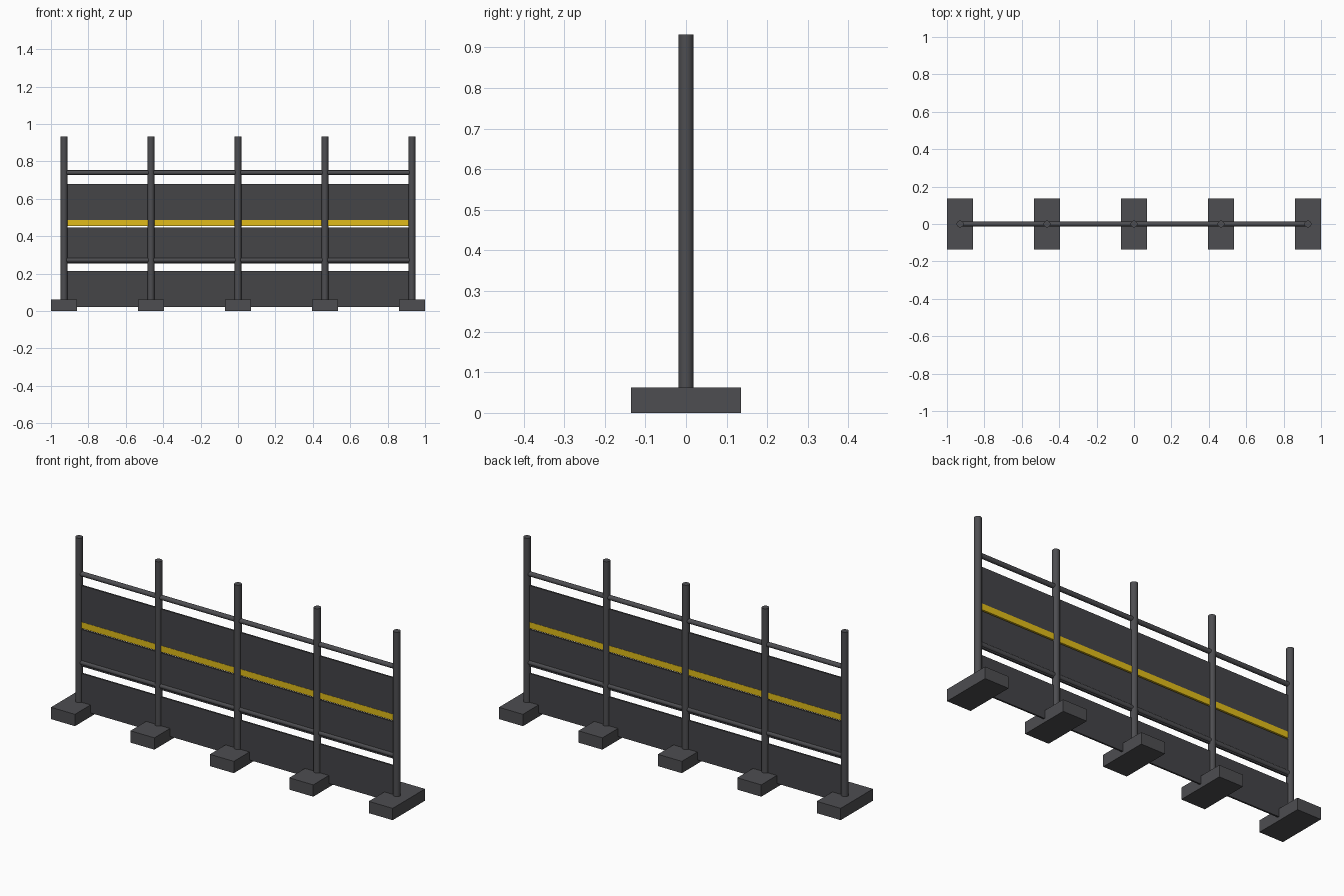
import bpy
import math

if "Cube" in bpy.data.objects:
    bpy.data.objects.remove(bpy.data.objects["Cube"])

POSTS = [-0.93, -0.465, 0.0, 0.465, 0.93]
POST_R, POST_H = 0.0185, 0.932


def material(name, color):
    m = bpy.data.materials.new(name)
    m.diffuse_color = (*color, 1.0)
    m.use_nodes = True
    m.node_tree.nodes["Principled BSDF"].inputs["Base Color"].default_value = m.diffuse_color
    return m


STEEL = material("dark_steel", (0.075, 0.075, 0.082))
BOARD = material("dark_board", (0.058, 0.058, 0.064))
YELLOW = material("yellow_stripe", (0.75, 0.50, 0.01))


def box(name, x0, x1, depth, z0, z1, mat):
    bpy.ops.mesh.primitive_cube_add(size=1, location=((x0 + x1) / 2, 0, (z0 + z1) / 2))
    ob = bpy.context.object
    ob.name = name
    ob.scale = (x1 - x0, depth, z1 - z0)
    bpy.ops.object.transform_apply(location=False, rotation=False, scale=True)
    ob.data.materials.append(mat)


def tube(name, radius, length, loc, rot=(0, 0, 0)):
    bpy.ops.mesh.primitive_cylinder_add(vertices=16, radius=radius, depth=length,
                                        location=loc, rotation=rot)
    ob = bpy.context.object
    ob.name = name
    ob.data.materials.append(STEEL)
    bpy.ops.object.shade_smooth_by_angle(angle=math.radians(40))


# Posts standing in block feet
for i, x in enumerate(POSTS, 1):
    tube(f"post_{i}", POST_R, POST_H, (x, 0, POST_H / 2))
    box(f"foot_{i}", x - 0.07, x + 0.07, 0.27, 0.0, 0.0625, STEEL)

# Horizontal rails through all posts
for name, z in (("lower_rail", 0.272), ("upper_rail", 0.74)):
    tube(name, 0.0125, 1.86, (0, 0, z), (0, math.pi / 2, 0))

# Three boards and a yellow stripe in every bay
for i, (a, b) in enumerate(zip(POSTS, POSTS[1:]), 1):
    x0, x1 = a + 0.016, b - 0.016
    for name, z in (("toe_board", 0.02), ("middle_board", 0.2525), ("top_board", 0.485)):
        box(f"{name}_{i}", x0, x1, 0.009, z, z + 0.195, BOARD)
    box(f"stripe_{i}", x0, x1, 0.011, 0.454, 0.487, YELLOW)
